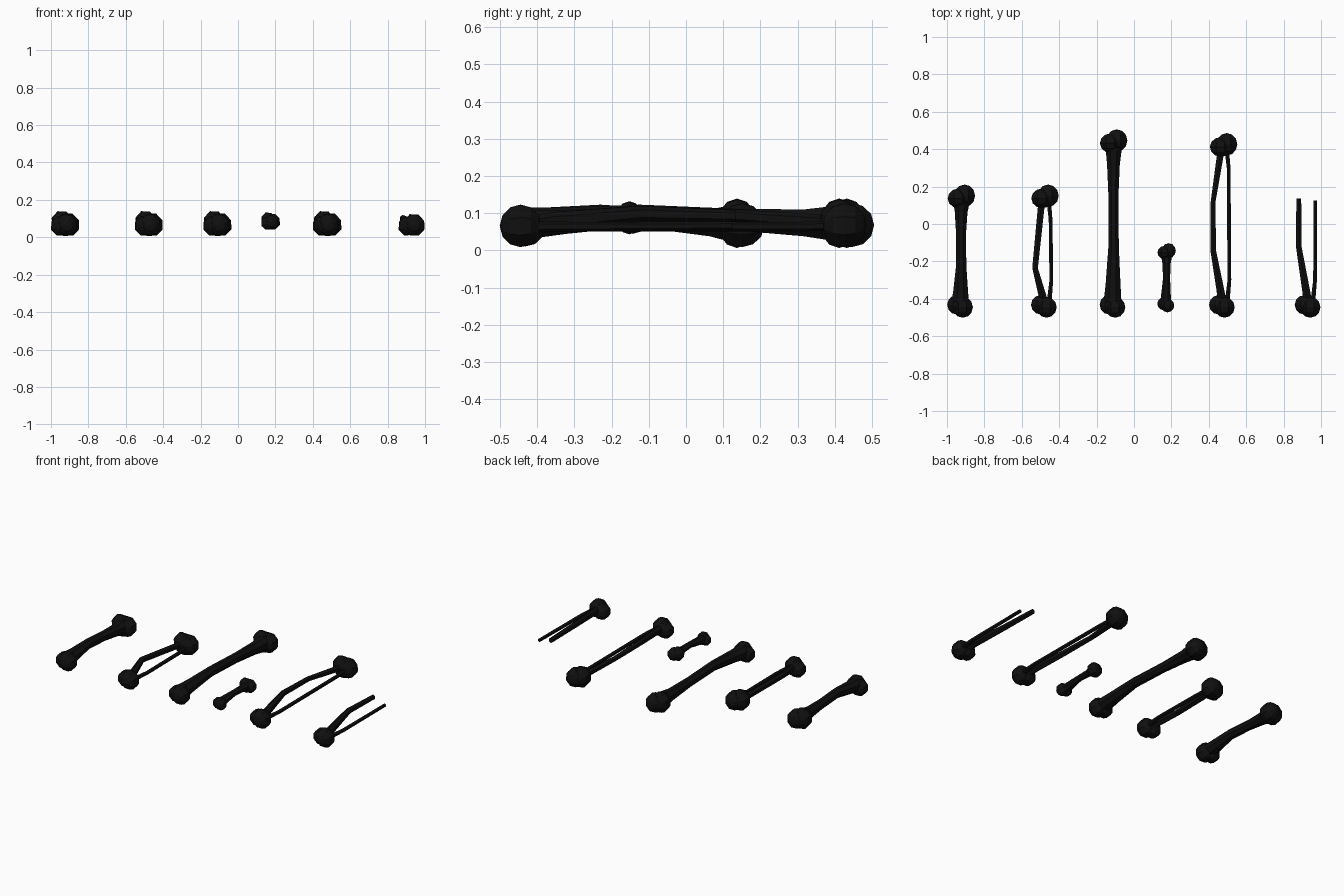
import bpy, bmesh, math
from mathutils import Matrix, Vector

if "Cube" in bpy.data.objects:
    bpy.data.objects.remove(bpy.data.objects["Cube"])

black = bpy.data.materials.new("black_bone")
black.diffuse_color = (0.005, 0.005, 0.005, 1)
black.use_nodes = True
black.node_tree.nodes["Principled BSDF"].inputs["Base Color"].default_value = black.diffuse_color


def finish(bm, name):
    bmesh.ops.recalc_face_normals(bm, faces=bm.faces[:])
    me = bpy.data.meshes.new(name)
    bm.to_mesh(me)
    bm.free()
    me.materials.append(black)
    ob = bpy.data.objects.new(name, me)
    bpy.context.collection.objects.link(ob)
    return ob


def add_lobe(bm, c, r):
    # faceted ball with its poles along y
    m = Matrix.Translation(c) @ Matrix.Rotation(math.pi / 2, 4, 'X') @ Matrix.Rotation(math.pi / 8, 4, 'Z') @ Matrix.Diagonal((r[0], r[2], r[1], 1))
    bmesh.ops.create_uvsphere(bm, u_segments=8, v_segments=6, radius=1, matrix=m)


def near_knob(name, x, y=-0.44, z=0.065, s=1.0):
    bm = bmesh.new()
    add_lobe(bm, Vector((x - 0.017 * s, y + 0.008 * s, z - 0.004 * s)), (0.056 * s, 0.052 * s, 0.054 * s))
    add_lobe(bm, Vector((x + 0.014 * s, y - 0.005 * s, z + 0.001 * s)), (0.058 * s, 0.056 * s, 0.062 * s))
    finish(bm, name)


def far_knob(name, x, y, z=0.072, s=1.0):
    bm = bmesh.new()
    add_lobe(bm, Vector((x - 0.015 * s, y - 0.008 * s, z + 0.001 * s)), (0.061 * s, 0.053 * s, 0.072 * s))
    add_lobe(bm, Vector((x + 0.016 * s, y + 0.006 * s, z - 0.004 * s)), (0.060 * s, 0.060 * s, 0.064 * s))
    finish(bm, name)


def shaft(name, rings, sides=8):
    # rings: (x, y, z, half width, half height)
    bm = bmesh.new()
    loops = []
    for x, y, z, w, h in rings:
        k = 1 / math.cos(math.pi / sides)
        loops.append([bm.verts.new((x + w * k * math.cos(a), y, z + h * k * math.sin(a)))
                      for a in [(i + 0.5) * math.tau / sides for i in range(sides)]])
    for a, b in zip(loops, loops[1:]):
        for i in range(sides):
            j = (i + 1) % sides
            bm.faces.new((a[i], a[j], b[j], b[i]))
    bm.faces.new(loops[0])
    bm.faces.new(loops[-1])
    finish(bm, name)


def thick_bone(name, x, far_y, far_x):
    near_knob(name + "_near_knob", x)
    far_knob(name + "_far_knob", far_x, far_y)
    d = far_y + 0.44
    shaft(name + "_shaft", [
        (x, -0.42, 0.073, 0.048, 0.042),
        (x + 0.003, -0.44 + 0.13 * d, 0.08, 0.040, 0.036),
        (x + 0.006, -0.44 + 0.36 * d, 0.094, 0.028, 0.029),
        (x + 0.005, -0.44 + 0.65 * d, 0.083, 0.026, 0.029),
        (far_x - 0.002, far_y - 0.14 * d, 0.074, 0.034, 0.036),
        (far_x, far_y - 0.02, 0.072, 0.045, 0.050)])


def twin_bone(name, x, far_y=None, far_x=0, broken_y=0.125):
    near_knob(name + "_near_knob", x)
    whole = far_y is not None
    d = far_y + 0.44 if whole else 0.86
    bow = -0.047
    left = [(x + 0.002, -0.42, 0.066, 0.023, 0.024),
            (x - 0.008, -0.44 + 0.10 * d, 0.078, 0.021, 0.022),
            (x + bow, -0.44 + (0.35 if whole else 0.37) * d, 0.099, 0.015, 0.018)]
    right = [(x + 0.028, -0.42, 0.064, 0.013, 0.013),
             (x + 0.040, -0.30, 0.064, 0.010, 0.011)]
    if whole:
        far_knob(name + "_far_knob", far_x, far_y)
        if d > 0.7:
            left.append((x + bow, -0.44 + 0.65 * d, 0.094, 0.013, 0.015))
        left += [(far_x - 0.02, far_y - 0.07 * d, 0.076, 0.018, 0.018),
                 (far_x - 0.01, far_y - 0.02, 0.072, 0.018, 0.018)]
        right += [(x + 0.036, far_y - 0.12, 0.064, 0.010, 0.011),
                  (x + 0.026, far_y - 0.02, 0.066, 0.012, 0.012)]
    else:
        left.append((x + bow, broken_y + 0.01, 0.092, 0.013, 0.014))
        right.append((x + 0.042, broken_y, 0.066, 0.009, 0.010))
    shaft(name + "_bowed_shaft", left, 6)
    shaft(name + "_thin_shaft", right, 6)


# whole bones
thick_bone("upper_arm_bone", -0.93, 0.145, -0.922)
thick_bone("thigh_bone", -0.115, 0.44, -0.108)
twin_bone("forearm_bones", -0.482, 0.145, -0.475)
twin_bone("shin_bones", 0.470, 0.42, 0.480)

# broken pair
twin_bone("broken_bones", 0.928)

# small bone
near_knob("small_bone_near_knob", 0.170, -0.432, 0.078, 0.66)
far_knob("small_bone_far_knob", 0.175, -0.147, 0.087, 0.67)
shaft("small_bone_shaft", [
    (0.170, -0.42, 0.078, 0.030, 0.028),
    (0.171, -0.37, 0.085, 0.025, 0.023),
    (0.174, -0.29, 0.092, 0.019, 0.018),
    (0.174, -0.21, 0.090, 0.022, 0.020),
    (0.174, -0.155, 0.087, 0.032, 0.030)])
